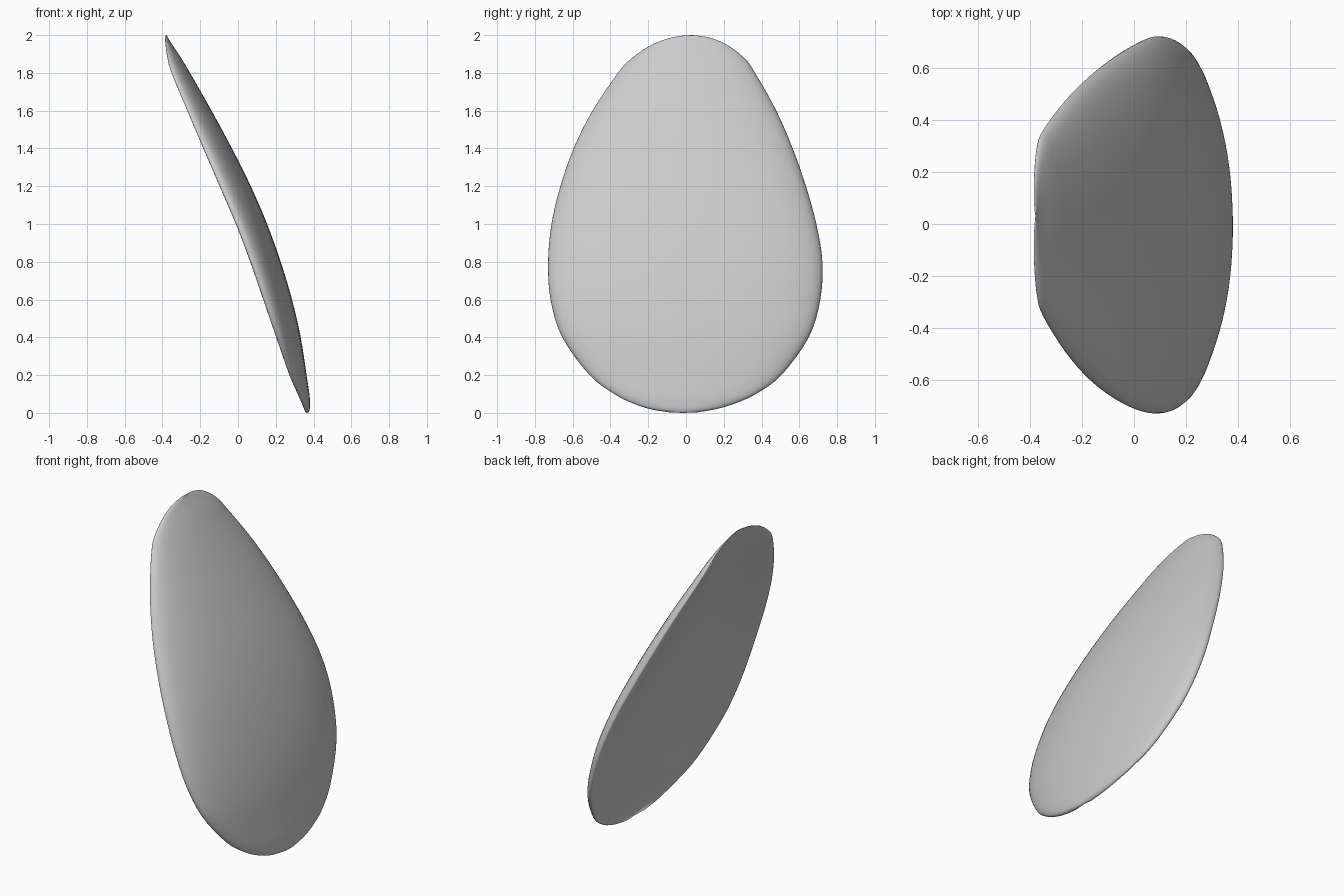
import bpy, bmesh, math

if "Cube" in bpy.data.objects:
    bpy.data.objects.remove(bpy.data.objects["Cube"])

# Cross-sections: z, left y, right y, back x (rim), front x (dome crest)
ROWS = [
    (0.003, -0.09, 0.06, 0.357, 0.374),
    (0.02, -0.19, 0.16, 0.350, 0.380),
    (0.05, -0.28, 0.26, 0.338, 0.381),
    (0.10, -0.38, 0.37, 0.316, 0.378),
    (0.20, -0.51, 0.505, 0.272, 0.363),
    (0.40, -0.655, 0.65, 0.202, 0.332),
    (0.60, -0.717, 0.711, 0.133, 0.286),
    (0.80, -0.73, 0.722, 0.064, 0.226),
    (1.00, -0.712, 0.69, -0.012, 0.154),
    (1.20, -0.665, 0.635, -0.098, 0.068),
    (1.40, -0.595, 0.565, -0.184, -0.032),
    (1.60, -0.495, 0.478, -0.269, -0.140),
    (1.80, -0.360, 0.366, -0.352, -0.254),
    (1.88, -0.285, 0.307, -0.374, -0.302),
    (1.95, -0.18, 0.215, -0.384, -0.348),
    (1.985, -0.085, 0.13, -0.386, -0.370),
    (1.998, -0.01, 0.06, -0.384, -0.376),
]
SUB, HALF = 4, 32


def catmull(p0, p1, p2, p3, t):
    return [0.5 * (2 * b + (c - a) * t + (2 * a - 5 * b + 4 * c - d) * t * t
                   + (3 * b - a - 3 * c + d) * t ** 3)
            for a, b, c, d in zip(p0, p1, p2, p3)]


def section(z, y0, y1, back, front):
    """Domed front and hollow back, meeting at a rounded rim."""
    mid, half, depth = (y0 + y1) / 2, (y1 - y0) / 2, front - back
    pts = []
    for i in range(2 * HALF):
        a = math.pi * i / HALF
        u = math.cos(a)
        s = abs(math.sin(a))
        rim = back + 0.08 * depth
        if i <= HALF:
            x = rim + 0.92 * depth * s
        else:
            x = rim + depth * (1.15 * s * s - 0.6 * s)
        pts.append((x, mid + half * u, z))
    return pts


# Smoothly interpolated stack of sections
rows = []
for k in range(len(ROWS) - 1):
    q = [ROWS[min(max(k + j, 0), len(ROWS) - 1)] for j in (-1, 0, 1, 2)]
    rows += [catmull(*q, s / SUB) for s in range(SUB)]
rows.append(ROWS[-1])

bm = bmesh.new()
rings = [[bm.verts.new(p) for p in section(*r)] for r in rows]
n = 2 * HALF
for a, b in zip(rings, rings[1:]):
    for i in range(n):
        j = (i + 1) % n
        bm.faces.new((a[i], a[j], b[j], b[i]))

# Close both tips
for ring, tip in ((rings[0], (0.366, -0.015, 0.0)), (rings[-1], (-0.38, 0.03, 2.0))):
    v = bm.verts.new(tip)
    for i in range(n):
        bm.faces.new((ring[i], ring[(i + 1) % n], v))
bmesh.ops.recalc_face_normals(bm, faces=bm.faces)

mesh = bpy.data.meshes.new("curved_plate")
bm.to_mesh(mesh)
bm.free()
plate = bpy.data.objects.new("curved_plate", mesh)
bpy.context.collection.objects.link(plate)
bpy.context.view_layer.objects.active = plate
plate.select_set(True)
bpy.ops.object.shade_smooth_by_angle(angle=math.radians(60))
